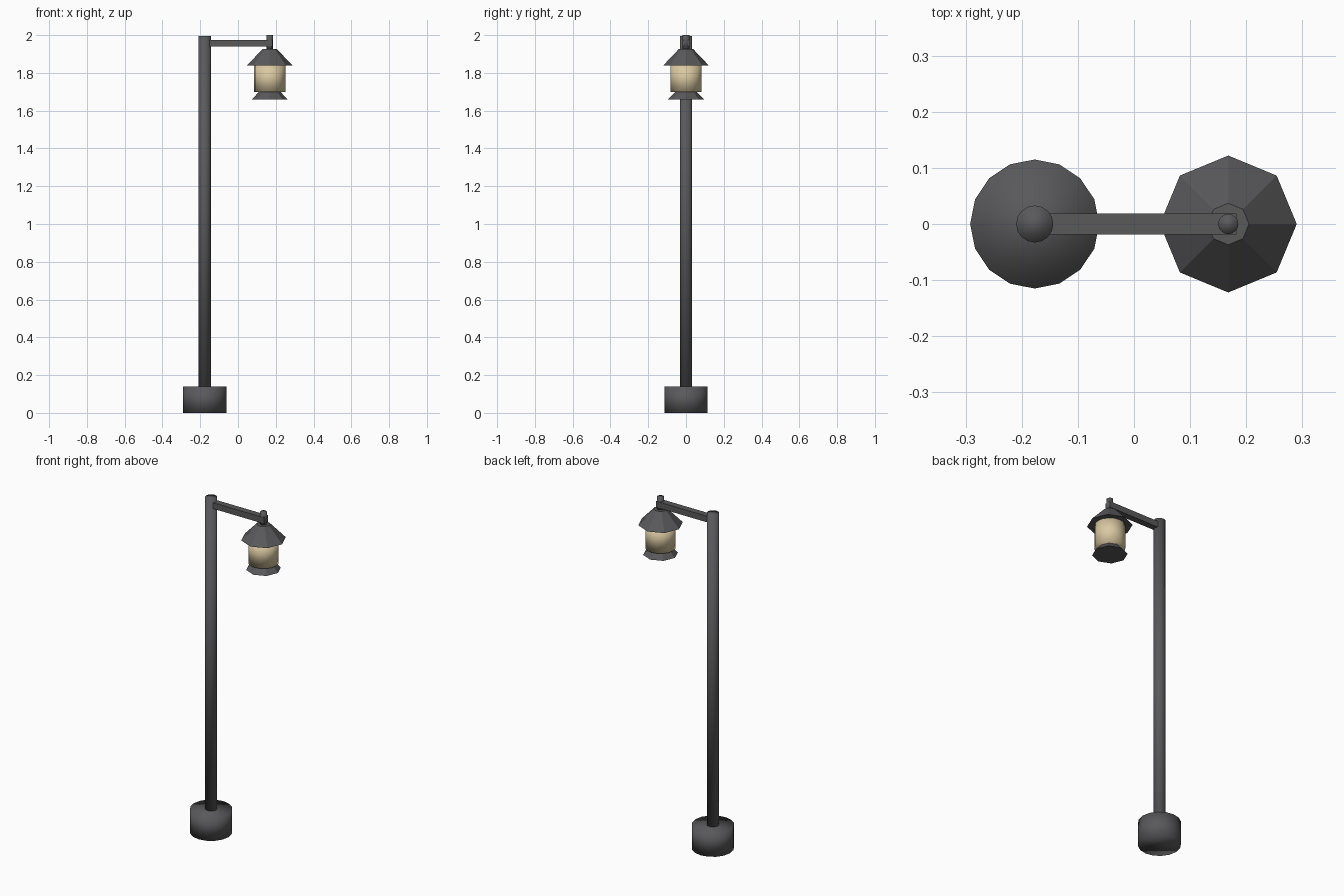
import bpy
import math

if "Cube" in bpy.data.objects:
    bpy.data.objects.remove(bpy.data.objects["Cube"])


def material(name, color):
    mat = bpy.data.materials.new(name)
    mat.use_nodes = True
    mat.diffuse_color = color
    mat.node_tree.nodes["Principled BSDF"].inputs["Base Color"].default_value = color
    return mat


iron = material("dark iron", (0.10, 0.10, 0.105, 1))
glass = material("warm glass", (0.70, 0.58, 0.36, 1))

POLE_X = -0.177
LAMP_X = 0.168


def tapered(name, x, z0, z1, r0, r1, sides, mat, smooth):
    """Upright prism or truncated cone with a corner on each axis."""
    bpy.ops.mesh.primitive_cone_add(vertices=sides, radius1=r0, radius2=r1,
                                    depth=z1 - z0, location=(x, 0, (z0 + z1) / 2))
    obj = bpy.context.object
    obj.name = name
    obj.data.materials.append(mat)
    if smooth:
        bpy.ops.object.shade_smooth()
    return obj


# Post
tapered("base", POLE_X, 0, 0.14, 0.115, 0.115, 16, iron, True)
tapered("pole", POLE_X, 0.1, 1.995, 0.033, 0.033, 16, iron, True)

# Horizontal arm
bpy.ops.mesh.primitive_cube_add(size=1, location=(0.003, 0, 1.957))
arm = bpy.context.object
arm.name = "arm"
arm.scale = (0.36, 0.038, 0.036)
bpy.ops.object.transform_apply(location=False, rotation=False, scale=True)
arm.data.materials.append(iron)

# Hanging lantern
tapered("lantern_hanger", LAMP_X, 1.92, 2.0, 0.018, 0.018, 16, iron, True)
tapered("lantern_roof", LAMP_X, 1.838, 1.927, 0.122, 0.037, 8, iron, False)
tapered("lantern_glass", LAMP_X, 1.698, 1.845, 0.083, 0.083, 16, glass, True)
tapered("lantern_foot", LAMP_X, 1.66, 1.728, 0.095, 0.029, 8, iron, False)
